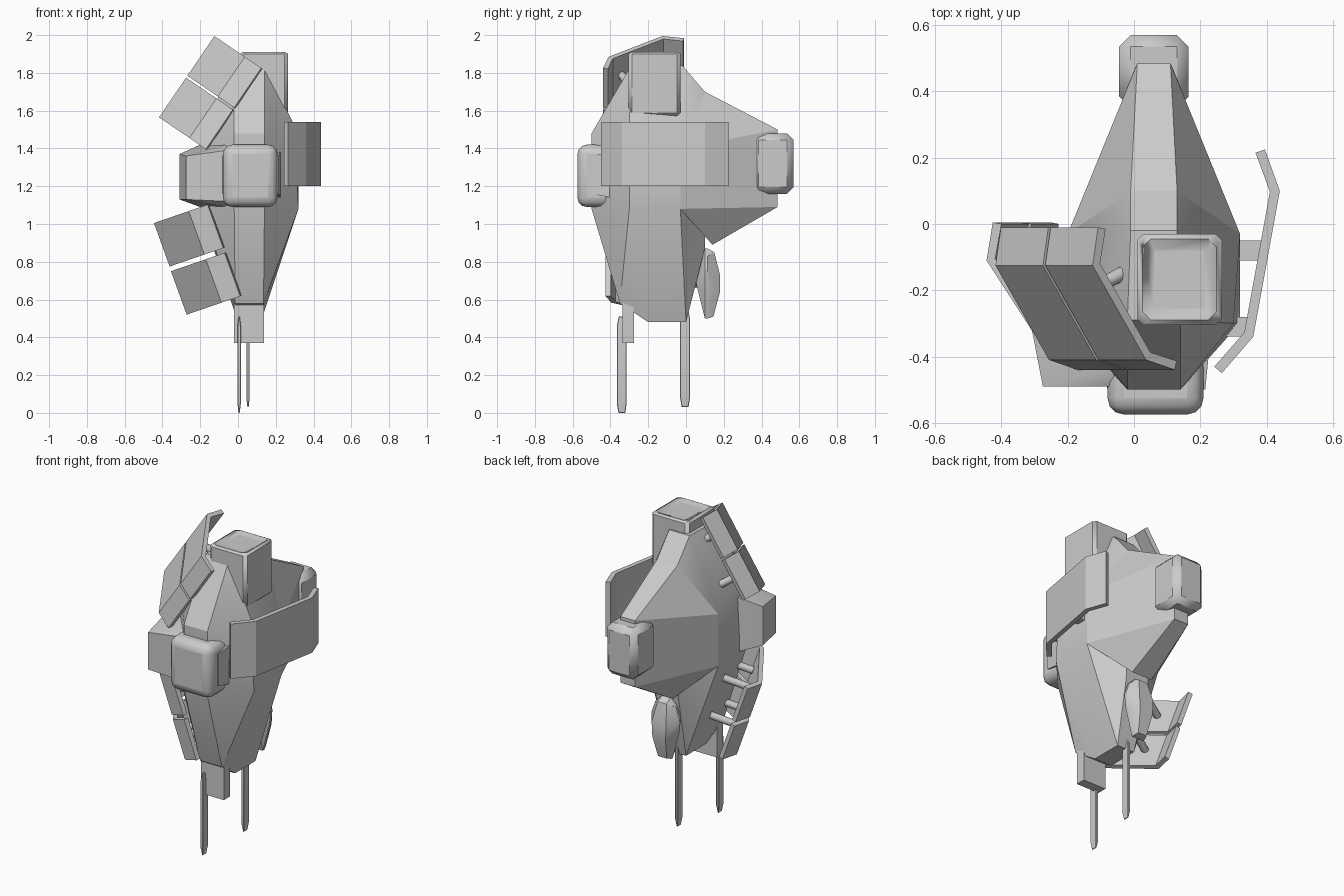
import bpy, bmesh, math
from mathutils import Vector

if "Cube" in bpy.data.objects:
    bpy.data.objects.remove(bpy.data.objects["Cube"])

CX = 0.06  # centre line of the body


def finish(name, bm, bevel=0.0, seg=1, smooth=25):
    bmesh.ops.recalc_face_normals(bm, faces=bm.faces)
    me = bpy.data.meshes.new(name)
    bm.to_mesh(me)
    bm.free()
    ob = bpy.data.objects.new(name, me)
    bpy.context.collection.objects.link(ob)
    if bevel:
        m = ob.modifiers.new("bevel", 'BEVEL')
        m.width, m.segments, m.limit_method = bevel, seg, 'ANGLE'
    bpy.context.view_layer.objects.active = ob
    ob.select_set(True)
    bpy.ops.object.shade_smooth_by_angle(angle=math.radians(smooth))
    ob.select_set(False)
    return ob


def hull(name, pts, **kw):
    bm = bmesh.new()
    vs = [bm.verts.new(p) for p in pts]
    r = bmesh.ops.convex_hull(bm, input=vs)
    loose = [v for v in bm.verts if not v.link_faces]
    bmesh.ops.delete(bm, geom=loose, context='VERTS')
    bmesh.ops.dissolve_limit(bm, angle_limit=0.02, verts=bm.verts, edges=bm.edges)
    return finish(name, bm, **kw)


def box(name, lo, hi, **kw):
    return hull(name, [(x, y, z) for x in (lo[0], hi[0])
                       for y in (lo[1], hi[1]) for z in (lo[2], hi[2])], **kw)


def mirrored(rows):
    # rows of (half width, y, z) placed on both sides of the centre line
    return [(CX + s * w, y, z) for w, y, z in rows for s in (-1, 1)]


def plate(name, path, origin, d, e, t):
    # bent strip: path of (along d, y), thickened by t and extruded along e
    o, d, e = Vector(origin), Vector(d).normalized(), Vector(e)
    P = [Vector(p) for p in path]
    inner = []
    for i, p in enumerate(P):
        a, b = P[max(i - 1, 0)], P[min(i + 1, len(P) - 1)]
        n = Vector((0, 0))
        for u in (p - a, b - p):
            if u.length > 0:
                u.normalize()
                n += Vector((-u.y, u.x))
        inner.append(p + n.normalized() * t)
    bm = bmesh.new()
    grid = [[bm.verts.new(o + d * q.x + Vector((0, q.y, 0)) + k * e) for q in line]
            for k in (0, 1) for line in (P, inner)]
    p0, i0, p1, i1 = grid
    for i in range(len(P) - 1):
        for A, B in ((p0, p1), (i0, i1), (p0, i0), (p1, i1)):
            bm.faces.new((A[i], A[i + 1], B[i + 1], B[i]))
    for i in (0, -1):
        bm.faces.new((p0[i], p1[i], i1[i], i0[i]))
    return finish(name, bm)


def peg(name, a, b, r):
    a, b = Vector(a), Vector(b)
    bm = bmesh.new()
    bmesh.ops.create_cone(bm, cap_ends=True, segments=8, radius1=r, radius2=r,
                          depth=(b - a).length)
    rot = Vector((0, 0, 1)).rotation_difference(b - a).to_matrix()
    for v in bm.verts:
        v.co = rot @ v.co + (a + b) / 2
    return finish(name, bm, smooth=50)


# Main body: front core and tapering rear
hull("body_core", mirrored([
    (.06, -.2, .48), (.06, 0, .48), (.075, -.35, .58), (.07, .01, .58),
    (.08, -.5, 1.08), (.26, -.3, 1.08), (.26, -.03, 1.08), (.08, .1, .87),
    (.08, -.5, 1.48), (.24, -.3, 1.52), (.26, -.03, 1.4), (.07, .1, 1.70),
    (.08, -.29, 1.84), (.07, -.02, 1.84)]))
hull("body_rear", mirrored([
    (.05, .485, 1.09), (.05, .485, 1.5), (.26, -.03, 1.08), (.26, -.03, 1.4),
    (.07, .14, .89), (.07, .1, 1.70)]))

# Top tower with a recessed cap
tower = box("top_tower", (.01, -.305, 1.57), (.265, -.03, 1.92), bevel=.025)
bm = bmesh.new()
bm.from_mesh(tower.data)
top = max(bm.faces, key=lambda f: f.calc_center_median().z)
bmesh.ops.inset_region(bm, faces=[top], thickness=.045)
for v in top.verts:
    v.co.z -= .02
bm.to_mesh(tower.data)
bm.free()

# Front, rear and left sockets
box("front_socket", (-.08, -.575, 1.09), (.21, -.35, 1.42), bevel=.05, seg=3, smooth=40)
hull("front_collar", [(x, y, z) for y, g in ((-.5, .04), (-.3, 0))
                      for x in (-.12 + g, .235 - g / 2) for z in (1.12 + g, 1.4 - g)])
box("rear_socket", (-.045, .35, 1.16), (.165, .57, 1.48), bevel=.035)
hull("left_socket", [(x, y, z) for x, y, a, b in (
    (-.31, -.31, 1.13, 1.37), (-.275, -.49, 1.13, 1.36), (-.2, -.24, 1.09, 1.42),
    (-.06, -.49, 1.12, 1.39), (0, -.2, 1.09, 1.42), (-.06, -.44, 1.09, 1.42))
    for z in (a, b)])

# Right side guard and its mounts
plate("right_guard", [(.395, .225), (.44, .10), (.36, -.34), (.265, -.45)],
      (0, 0, 1.2), (1, 0, 0), (0, 0, .34), -.03)
box("right_mount_rear", (.25, -.11, 1.24), (.385, -.05, 1.3))
box("right_mount_front", (.25, -.34, 1.24), (.345, -.28, 1.3))

# Two pairs of bent guard plates on the left, with pegs into the body
path = [(.02, -.01), (0, -.125), (.195, -.41), (.30, -.44)]
for label, o, d, e, dy in (
        ("upper_plate_1", (-.125, 0, 1.995), (.82, 0, -.56), (-.143, 0, -.21), 0),
        ("upper_plate_2", (-.275, 0, 1.775), (.82, 0, -.56), (-.143, 0, -.21), 0),
        ("lower_plate_1", (-.445, 0, 1.005), (.945, 0, .325), (.083, 0, -.23), .015),
        ("lower_plate_2", (-.355, 0, .75), (.945, 0, .325), (.083, 0, -.23), .015)):
    plate(label, [(s, y + dy) for s, y in path], o, d, e, .028)
    d = Vector(d).normalized()
    mid = Vector(o) + Vector(e) / 2
    for i, (s, y) in enumerate(((.08, -.2), (.18, -.34))):
        a = mid + d * s + Vector((0, y + dy, 0))
        peg(f"{label}_peg_{i}", a, a + d * .16 + Vector((0, .07, 0)), .022)

# Lower connector block
box("lower_connector", (-.02, -.335, .37), (.138, -.275, .66))

# Flat pointed pins hanging below
for name, x, y, z0, z1 in (("front_pin", .006, -.34, 0, .51),
                           ("rear_pin", .053, -.005, .03, .55)):
    hull(name, [(x + sx * w, y + sy * h, z) for w, h, z in (
        (.003, .018, z0), (.009, .026, z0 + .05),
        (.009, .026, z1 - .05), (.003, .016, z1))
        for sx in (-1, 1) for sy in (-1, 1)], bevel=.003)

# Teardrop pod on the lower rear
outline = [(.04, .5), (.085, .67), (.095, .76), (.07, .83), (.03, .87)]
hull("rear_pod", mirrored(
    [(w, .115, z) for w, z in outline] + [(w, .1, z) for w, z in outline] +
    [(.03, .145, .51), (.045, .18, .64), (.05, .18, .73), (.03, .15, .85),
     (.04, .055, .68), (.03, .06, .76)]))
peg("rear_pod_mount", (CX, .0, .7), (CX, .1, .7), .035)
